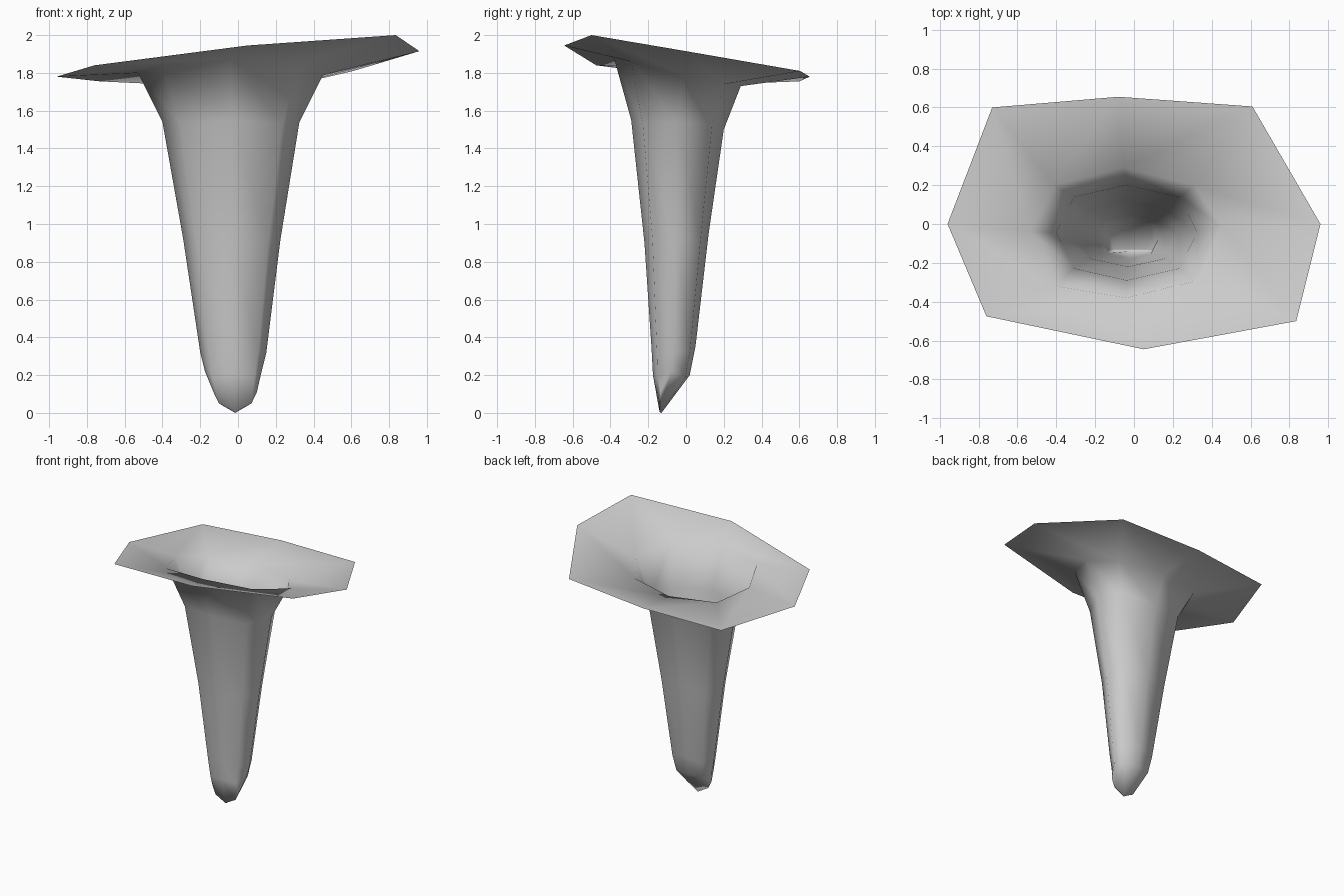
import bpy
import bmesh

if "Cube" in bpy.data.objects:
    bpy.data.objects.remove(bpy.data.objects["Cube"])

# One pale grey material
grey = bpy.data.materials.new("pale grey")
grey.use_nodes = True
colour = (0.6, 0.6, 0.6, 1)
grey.diffuse_color = colour
grey.node_tree.nodes["Principled BSDF"].inputs["Base Color"].default_value = colour

# Unit octagon, anticlockwise from the right-hand side point (-x)
D = 0.75
OCTAGON = [(-1, 0), (-D, -D), (0, -1), (D, -D), (1, 0), (D, D), (0, 1), (-D, D)]


def tube_ring(x_min, x_max, y_min, y_max, z_side, z_diagonal, z_front, z_back):
    """Eight points round the stem, higher or lower on each side."""
    cx, rx = (x_min + x_max) / 2, (x_max - x_min) / 2
    cy, ry = (y_min + y_max) / 2, (y_max - y_min) / 2
    points = []
    for u, v in OCTAGON:
        if u == 0:
            z = z_front if v < 0 else z_back
        else:
            z = z_side if v == 0 else z_diagonal
        points.append((cx + u * rx, cy + v * ry, z))
    return points


# Tilted irregular rim and the throat below it
rim = [(-.96, 0, 1.78), (-.76, -.475, 1.84), (.05, -.645, 1.945), (.835, -.5, 2),
       (.96, 0, 1.915), (.61, .605, 1.81), (-.08, .655, 1.78), (-.73, .6, 1.755)]
throat = [(-.53, -.04, 1.8), (-.4, -.32, 1.84), (-.04, -.38, 1.875), (.33, -.29, 1.86),
          (.45, -.01, 1.79), (.31, .2, 1.74), (-.05, .29, 1.73), (-.41, .2, 1.74)]

# Tapering stem, closed by a narrow curved seam at the tip
rings = [
    rim,
    throat,
    tube_ring(-.4, .325, -.29, .2, 1.54, 1.53, 1.55, 1.5),
    tube_ring(-.29, .225, -.22, .12, .92, .92, .9, .95),
    tube_ring(-.2, .15, -.183, .05, .32, .32, .35, .35),
    tube_ring(-.175, .125, -.175, .02, .22, .19, .2, .2),
    tube_ring(-.13, .1, -.14, -.13, .11, .05, .005, 0),
]

bm = bmesh.new()
loops = [[bm.verts.new(p) for p in ring] for ring in rings]
for upper, lower in zip(loops, loops[1:]):
    for i in range(8):
        j = (i + 1) % 8
        bm.faces.new((upper[i], upper[j], lower[j], lower[i]))
bm.faces.new(loops[-1])
for face in bm.faces:
    face.smooth = True
bmesh.ops.reverse_faces(bm, faces=bm.faces)
bmesh.ops.recalc_face_normals(bm, faces=bm.faces)

mesh = bpy.data.meshes.new("funnel")
bm.to_mesh(mesh)
bm.free()
mesh.materials.append(grey)
funnel = bpy.data.objects.new("funnel", mesh)
bpy.context.collection.objects.link(funnel)
